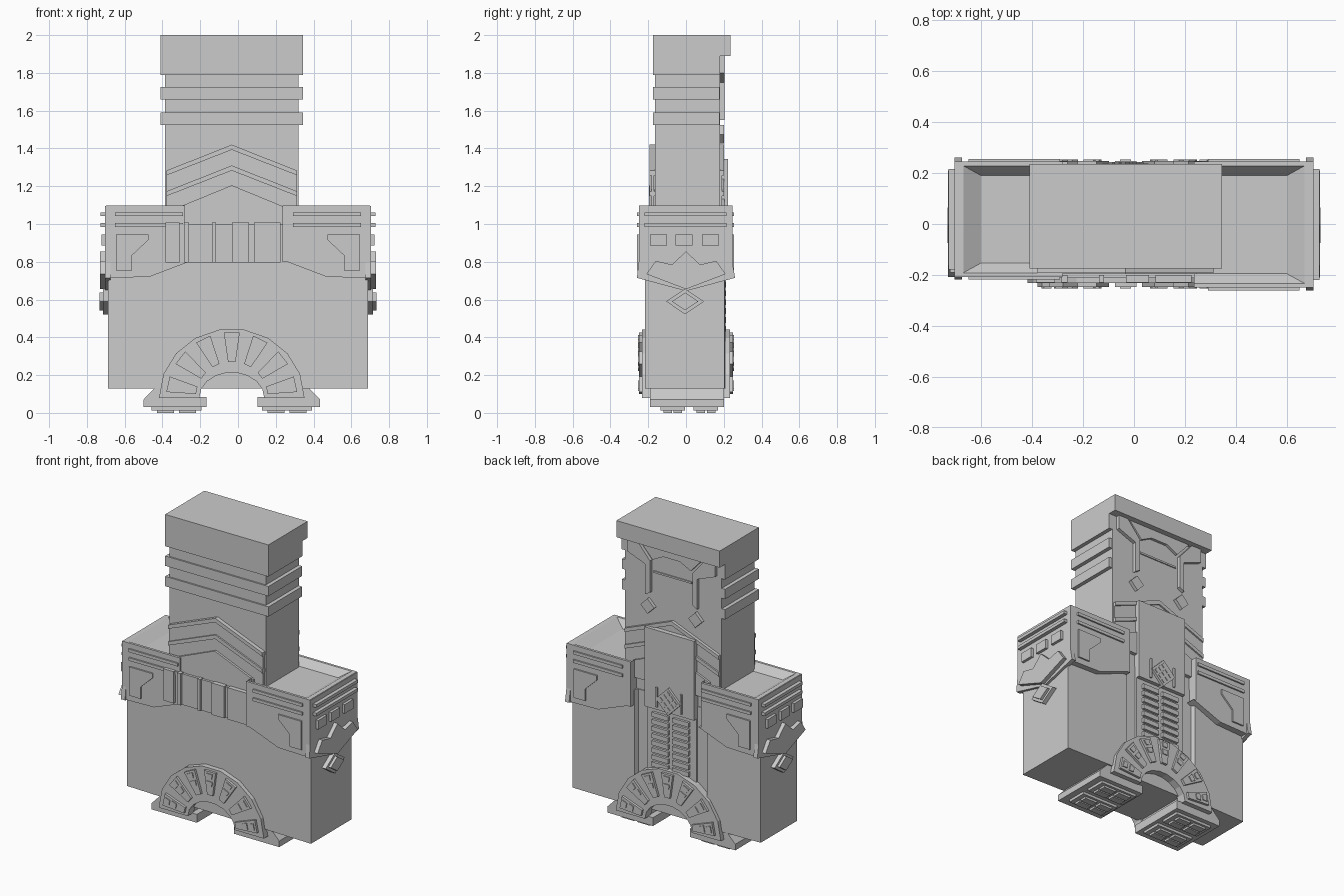
import bpy, bmesh
from math import sin, cos, radians
from mathutils import Vector

C = -0.033  # centre line of tower, arch and feet


def make(name, verts, faces):
    bm = bmesh.new()
    vs = [bm.verts.new(v) for v in verts]
    for f in faces:
        bm.faces.new([vs[i] for i in f])
    bmesh.ops.recalc_face_normals(bm, faces=bm.faces)
    me = bpy.data.meshes.new(name)
    bm.to_mesh(me)
    bm.free()
    ob = bpy.data.objects.new(name, me)
    bpy.context.collection.objects.link(ob)
    return ob


def prism(name, pts, axis, a, b):
    """Extrude a 2D outline along axis: 'y' is (x, z), 'x' is (y, z), 'z' is (x, y)."""
    n = len(pts)
    put = {'y': lambda p, t: (p[0], t, p[1]),
           'x': lambda p, t: (t, p[0], p[1]),
           'z': lambda p, t: (p[0], p[1], t)}[axis]
    verts = [put(p, a) for p in pts] + [put(p, b) for p in pts]
    faces = [list(range(n)), list(range(n, 2 * n))]
    faces += [[i, (i + 1) % n, n + (i + 1) % n, n + i] for i in range(n)]
    return make(name, verts, faces)


def box(name, x0, x1, y0, y1, z0, z1):
    return prism(name, [(x0, z0), (x1, z0), (x1, z1), (x0, z1)], 'y', y0, y1)


def diamond(cx, cz, w, h):
    return [(cx - w, cz), (cx, cz - h), (cx + w, cz), (cx, cz + h)]


# Tower with cap and bands
box("tower", C - 0.353, C + 0.353, -0.165, 0.18, 0.13, 1.95)
box("cap", C - 0.378, C + 0.378, -0.175, 0.18, 1.79, 2.0)
box("cap_overhang", C - 0.378, C + 0.378, 0.17, 0.235, 1.89, 2.0)
for z in (1.525, 1.66):
    box("tower_band", C - 0.378, C + 0.378, -0.175, 0.178, z, z + 0.065)

# Chevrons on front and back
for y0, y1 in ((-0.192, -0.16), (0.17, 0.2)):
    for apex in (1.42, 1.31):
        e = apex - 0.137
        prism("chevron_bar", [(C - 0.345, e), (C, apex), (C + 0.345, e),
                              (C + 0.345, e - 0.025), (C, apex - 0.027), (C - 0.345, e - 0.025)], 'y', y0, y1)
    d = 0.01
    prism("chevron_plate", [(C - 0.345, 1.27), (C, 1.405), (C + 0.345, 1.27),
                            (C + 0.345, 1.0), (C - 0.345, 1.0)], 'y', y0 + d, y1 - d)
    prism("chevron_base", [(C - 0.28, 1.09), (C, 1.205), (C + 0.28, 1.09),
                           (C + 0.28, 0.98), (C - 0.28, 0.98)], 'y', y0 - 0.004, y1 + 0.004)

# Lower body, slightly shallower on the left
prism("lower_body", [(-0.687, -0.178), (-0.345, -0.19), (0.255, -0.205), (0.687, -0.218), (0.687, 0.205),
                     (0.23, 0.21), (0.22, 0.185), (-0.29, 0.185), (-0.30, 0.21), (-0.687, 0.2)], 'z', 0.13, 0.9)

# Ribbed belt on the front
box("belt", -0.385, 0.255, -0.212, 0, 0.795, 1.0)
for x0, x1 in ((-0.385, -0.31), (-0.285, -0.26), (-0.137, -0.117), (-0.032, 0.058), (0.085, 0.225)):
    box("belt_rib", x0, x1, -0.23, -0.2, 0.797, 1.007)

# Shoulders
for s, yf, xi in ((1, -0.25, 0.235), (-1, -0.208, 0.28)):
    yb = 0.245
    front = [(s * x, z) for x, z in
             ((xi, 1.03), (0.69, 1.03), (0.69, 0.715), (0.47, 0.72), (0.26, 0.8), (xi, 0.8))]
    prism("shoulder", front, 'y', yf, yb)
    # open tray on top: outer wall, rim, sloped sides, floor
    verts = []
    for inset, z in ((0, 1.03), (0, 1.097), (0.03, 1.097), (0.1, 1.05)):
        x0, x1 = s * xi, s * (0.70 - inset)
        k = inset * 0.55
        verts += [(x0, yf + k, z), (x1, yf + k, z), (x1, yb - k, z), (x0, yb - k, z)]
    faces = [[0, 1, 2, 3], [12, 13, 14, 15]]
    faces += [[k + i, k + (i + 1) % 4, k + 4 + (i + 1) % 4, k + 4 + i] for k in (0, 4, 8) for i in range(4)]
    make("shoulder_tray", verts, faces)
    # side plate with a pointed lower edge
    prism("side_plate", [(yf, 1.095), (yb, 1.095), (yb, 0.8), (yb + 0.015, 0.715), (0, 0.645),
                         (yf - 0.01, 0.715), (yf, 0.8)], 'x', s * 0.675, s * 0.704)
    prism("side_crest", [(0, 0.855), (0.075, 0.785), (0.16, 0.805), (0.21, 0.735), (0, 0.655),
                         (max(-0.21, yf), 0.735), (-0.16, 0.805), (-0.075, 0.785)], 'x', s * 0.69, s * 0.73)
    prism("side_diamond", diamond(-0.005, 0.59, 0.1, 0.068), 'x', s * 0.68, s * 0.715)
    prism("side_diamond_stud", diamond(-0.005, 0.59, 0.07, 0.047), 'x', s * 0.68, s * 0.732)
    for y in (-0.145, -0.01, 0.13):
        prism("side_window", [(y - 0.045, 0.885), (y + 0.045, 0.885), (y + 0.045, 0.945),
                              (y - 0.045, 0.945)], 'x', s * 0.69, s * 0.722)
    for z in (1.042, 0.985):
        xs = sorted((s * 0.29, s * 0.65))
        for y0, y1 in ((yf - 0.01, yf + 0.01), (yb - 0.01, yb + 0.01)):
            box("shoulder_stripe", *xs, y0, y1, z, z + 0.02)
        xs = sorted((s * 0.69, s * 0.728))
        box("side_stripe", *xs, yf + 0.03, yb - 0.03, z, z + 0.02)
    hook = [(s * x, z) for x, z in ((0.645, 0.945), (0.475, 0.945), (0.475, 0.915),
                                    (0.56, 0.835), (0.56, 0.755), (0.645, 0.755))]
    prism("shoulder_panel_front", hook, 'y', yf - 0.01, yf + 0.01)
    prism("shoulder_panel_back", hook, 'y', yb - 0.01, yb + 0.01)


# Half-wheel arches, front and back
def ring(r, n, squash):
    angles = [radians(180 * i / n) for i in range(n + 1)]
    return [(C + r * cos(a), 0.08 + r * squash * sin(a)) for a in angles]


def wedge(a, r0, r1, w0, w1):
    u, t = Vector((cos(a), sin(a))), Vector((-sin(a), cos(a)))
    o = Vector((C, 0.08))
    return [o + u * r0 - t * w0, o + u * r1 - t * w1, o + u * r1 + t * w1, o + u * r0 + t * w0]


for s in (-1, 1):
    prism("arch", ring(0.385, 9, 0.95) + ring(0.172, 9, 0.78)[::-1], 'y', s * 0.17, s * 0.232)
    for k in range(7):
        a = radians(90 + (k - 3) * 26)
        prism("arch_rib", wedge(a, 0.19, 0.345, 0.02, 0.042), 'y', s * 0.2, s * 0.248)
        for r in (0.25, 0.3):
            prism("arch_rib_pad", wedge(a, r, r + 0.032, 0.016, 0.022), 'y', s * 0.24, s * 0.254)

# Feet with slatted pads
for s in (1, -1):
    prism("foot", [(C + s * x, z) for x, z in ((0.135, 0.03), (0.468, 0.03), (0.468, 0.07),
                                               (0.4, 0.14), (0.175, 0.14), (0.175, 0.085), (0.135, 0.085))],
          'y', -0.19, 0.2)
    for y in (-0.135, 0.04):
        xs = sorted((C + s * 0.16, C + s * 0.425))
        box("foot_pad", *xs, y, y + 0.13, 0.013, 0.04)
        for i in range(2):
            x = xs[0] + 0.03 + i * 0.115
            for j in range(2):
                box("foot_tread", x, x + 0.09, y + 0.015 + j * 0.055, y + 0.06 + j * 0.055, 0, 0.02)

# Spine plate on the back with keypad and louvres
box("spine_plate", C - 0.18, C + 0.18, 0.15, 0.222, 0.82, 1.345)
box("louvre_frame", C - 0.18, C + 0.18, 0.15, 0.197, 0.4, 0.83)
for x in (-0.075, 0.075):
    for i in range(8):
        z = 0.43 + i * 0.047
        box("louvre", C + x - 0.06, C + x + 0.06, 0.19, 0.213, z, z + 0.03)
for x in (-0.09, 0.09):
    box("spine_pin", C + x - 0.006, C + x + 0.006, 0.21, 0.232, 0.84, 0.97)
prism("keypad", diamond(C, 0.9, 0.09, 0.09), 'y', 0.2, 0.238)
for i in range(3):
    for j in range(3):
        prism("keypad_button", diamond(C + (i - j) * 0.026, 0.9 + (i + j - 2) * 0.026, 0.018, 0.018),
              'y', 0.23, 0.243)

# Back of tower: brackets, brow panel and small diamonds
for s in (-1, 1):
    prism("bracket", [(C + s * x, z) for x, z in ((0.32, 1.89), (0.25, 1.89), (0.155, 1.78), (0.155, 1.57),
                                                  (0.19, 1.55), (0.19, 1.75), (0.32, 1.8))], 'y', 0.17, 0.203)
    prism("back_diamond", diamond(C + s * 0.175, 1.475, 0.05, 0.05), 'y', 0.17, 0.202)
prism("brow_panel", [(C + x, z) for x, z in ((-0.24, 1.9), (0.24, 1.9), (0.14, 1.79), (0.06, 1.83),
                                             (-0.06, 1.83), (-0.14, 1.79))], 'y', 0.17, 0.198)
box("brow_slot", C - 0.14, C + 0.14, 0.17, 0.187, 1.7, 1.712)
